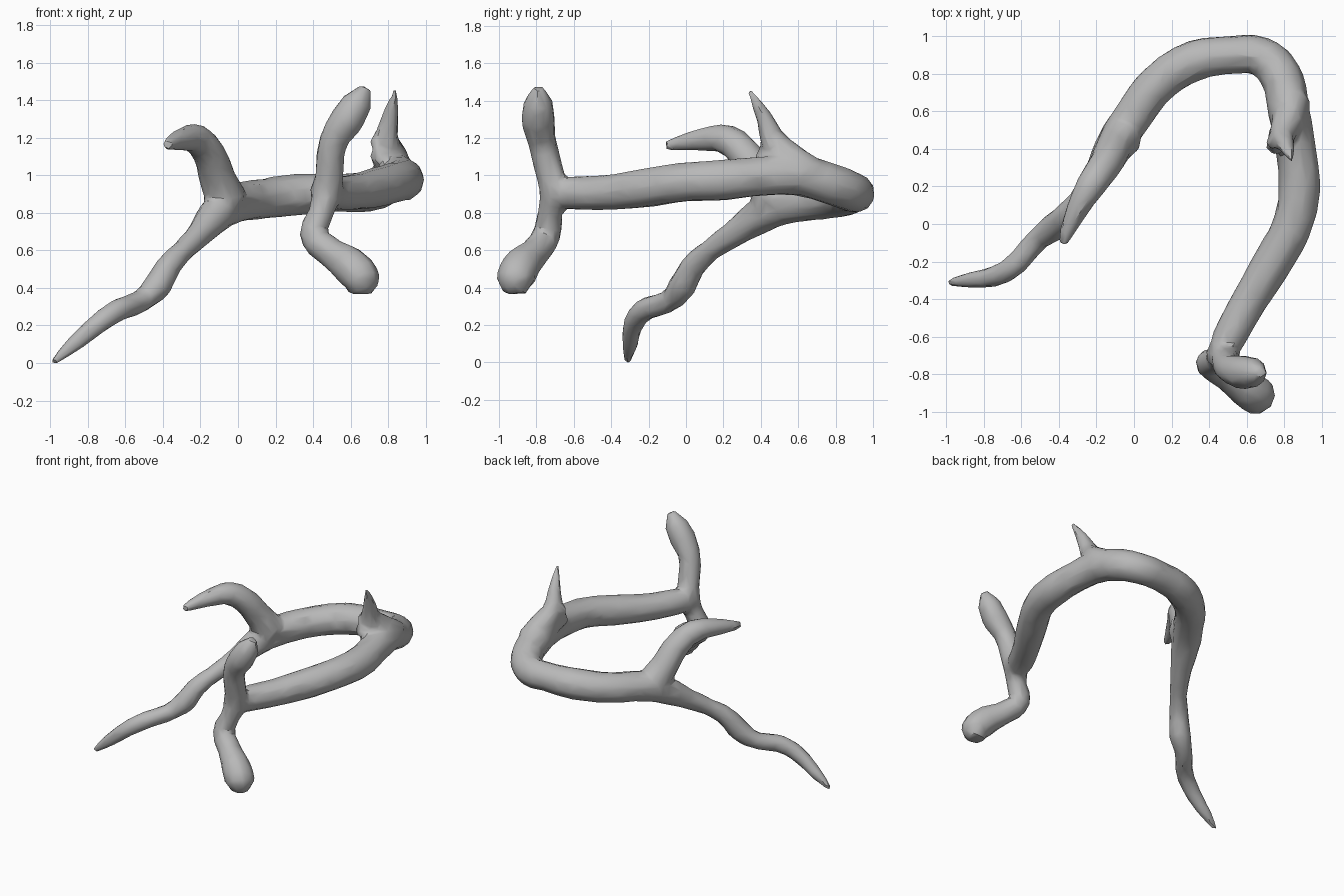
import bpy

cube = bpy.data.objects.get("Cube")
if cube:
    bpy.data.objects.remove(cube, do_unlink=True)

# One plain grey for the whole branch
grey = bpy.data.materials.new("plain grey")
grey.use_nodes = True
colour = (0.48, 0.48, 0.48, 1)
grey.diffuse_color = colour
grey.node_tree.nodes["Principled BSDF"].inputs["Base Color"].default_value = colour

curve = bpy.data.curves.new("branch", "CURVE")
curve.dimensions = "3D"
curve.bevel_depth = 1
curve.bevel_resolution = 3
curve.resolution_u = 8
curve.use_fill_caps = True


def limb(*points):
    """Add a tapering limb through (x, y, z, radius) points."""
    spline = curve.splines.new("BEZIER")
    spline.bezier_points.add(len(points) - 1)
    for knot, (x, y, z, r) in zip(spline.bezier_points, points):
        knot.co = (x, y, z)
        knot.radius = r * 1.03
        knot.handle_left_type = knot.handle_right_type = "AUTO"


# Main arched limb: front left fork, round the back
limb((.45, -.74, .92, .07), (.51, -.6, .92, .09), (.62, -.4, .925, .095),
     (.74, -.2, .95, .105), (.845, 0, .98, .105), (.88, .2, .99, .11),
     (.86, .4, 1.01, .105), (.825, .6, 1.015, .11), (.775, .8, .96, .11),
     (.68, .89, .925, .105), (.52, .9, .92, .1), (.3, .86, .91, .11),
     (.1, .72, .885, .105), (0, .58, .87, .105), (-.1, .44, .83, .1))

# Thin lower limb trailing to the right
limb((-.03, .54, .87, .1), (-.12, .4, .80, .095), (-.2, .26, .705, .07),
     (-.29, .13, .615, .058), (-.37, .04, .53, .066), (-.43, -.02, .425, .075),
     (-.51, -.08, .35, .06), (-.65, -.23, .29, .06), (-.75, -.28, .22, .055),
     (-.88, -.3, .11, .043), (-.99, -.31, .015, .018))

# Hooked stub on the right
limb((-.06, .47, .88, .11), (-.11, .4, 1.0, .095), (-.15, .32, 1.12, .088),
     (-.22, .22, 1.205, .08), (-.3, .08, 1.205, .06), (-.355, -.04, 1.185, .04),
     (-.38, -.11, 1.175, .025))

# Front fork: rising twig
limb((.47, -.69, .91, .09), (.485, -.72, 1.0, .075), (.51, -.77, 1.2, .075),
     (.58, -.79, 1.31, .09), (.635, -.79, 1.4, .08), (.68, -.79, 1.485, .03))

# Front fork: drooping twig with a bulb
limb((.48, -.69, .93, .085), (.445, -.725, .82, .066), (.405, -.745, .70, .075),
     (.5, -.81, .60, .08), (.6, -.88, .53, .1), (.65, -.91, .46, .105),
     (.65, -.91, .38, .06))

# Broad pointed thorn at the back left, with its small side ledges
limb((.85, .67, 1.02, .09), (.82, .55, 1.11, .085), (.79, .47, 1.2, .068),
     (.81, .42, 1.32, .045), (.84, .34, 1.47, .015))
limb((.83, .56, 1.05, .08), (.78, .46, 1.1, .07), (.73, .385, 1.12, .035))
limb((.81, .5, 1.15, .06), (.76, .45, 1.19, .045), (.72, .41, 1.19, .03))

branch = bpy.data.objects.new("branch", curve)
bpy.context.collection.objects.link(branch)
bpy.ops.object.select_all(action="DESELECT")
branch.select_set(True)
bpy.context.view_layer.objects.active = branch
bpy.ops.object.convert(target="MESH")
branch = bpy.context.object

# Fuse the limbs into one skin, soften the joints, then thin out the facets
weld = branch.modifiers.new("weld", "WELD")
weld.merge_threshold = 0.0005
fuse = branch.modifiers.new("fuse", "REMESH")
fuse.mode = "VOXEL"
fuse.voxel_size = 0.015
soften = branch.modifiers.new("soften", "SMOOTH")
soften.factor = 0.5
soften.iterations = 8
facets = branch.modifiers.new("facets", "DECIMATE")
facets.ratio = 0.05
bpy.ops.object.convert(target="MESH")
branch = bpy.context.object

# Rest the lowest tip on the ground
low = min(v.co.z for v in branch.data.vertices)
for v in branch.data.vertices:
    v.co.z -= low

branch.data.materials.clear()
branch.data.materials.append(grey)
bpy.ops.object.shade_smooth_by_angle(angle=0.6)
